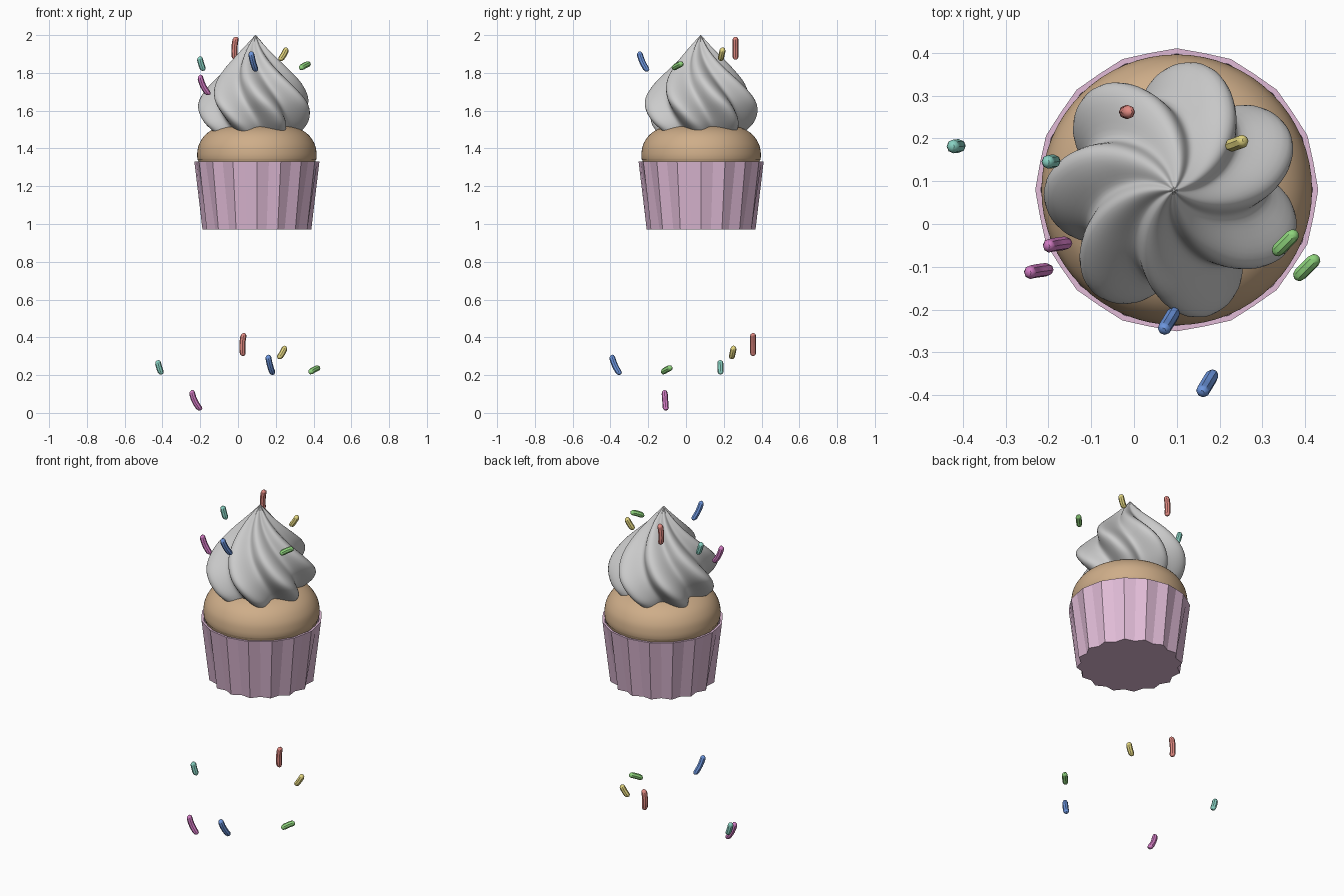
import bpy, bmesh
from math import sin, cos, pi, radians
from mathutils import Vector

if "Cube" in bpy.data.objects:
    bpy.data.objects.remove(bpy.data.objects["Cube"])


def material(name, rgb):
    m = bpy.data.materials.new(name)
    m.diffuse_color = (*rgb, 1)
    m.use_nodes = True
    m.node_tree.nodes["Principled BSDF"].inputs["Base Color"].default_value = m.diffuse_color
    return m


def loft(name, rings, mat=None, smooth=None):
    """Skin a list of equal-length closed rings and cap both ends."""
    bm = bmesh.new()
    vs = [[bm.verts.new(p) for p in ring] for ring in rings]
    n = len(vs[0])
    for a, b in zip(vs, vs[1:]):
        for i in range(n):
            j = (i + 1) % n
            bm.faces.new((a[i], a[j], b[j], b[i]))
    bm.faces.new(vs[0][::-1])
    bm.faces.new(vs[-1])
    bmesh.ops.recalc_face_normals(bm, faces=bm.faces)
    me = bpy.data.meshes.new(name)
    bm.to_mesh(me)
    bm.free()
    ob = bpy.data.objects.new(name, me)
    bpy.context.collection.objects.link(ob)
    if mat:
        me.materials.append(mat)
    if smooth:
        bpy.context.view_layer.objects.active = ob
        bpy.ops.object.select_all(action='DESELECT')
        ob.select_set(True)
        bpy.ops.object.shade_smooth_by_angle(angle=radians(smooth))
    return ob


def spline(pts, steps):
    """Catmull-Rom resampling of a (radius, height) profile."""
    p = [Vector(q) for q in pts]
    p = [2 * p[0] - p[1]] + p + [2 * p[-1] - p[-2]]
    out = []
    for a, b, c, d in zip(p, p[1:], p[2:], p[3:]):
        for s in range(steps):
            t = s / steps
            out.append(0.5 * (2 * b + (c - a) * t + (2 * a - 5 * b + 4 * c - d) * t * t
                              + (3 * b - a - 3 * c + d) * t ** 3))
    return out + [p[-2]]


CX, CY = 0.10, 0.08

# Pleated paper wrapper: zigzag base opening to a nearly round rim
def pleat_ring(outer, inner, z, n=32):
    ring = []
    for i in range(n):
        a = 2 * pi * i / n - pi / 2
        r = inner if i % 2 else outer
        ring.append((CX + r * cos(a), CY + r * sin(a), z))
    return ring

loft("wrapper", [pleat_ring(0.288, 0.264, 0.97), pleat_ring(0.331, 0.326, 1.33),
                 pleat_ring(0.318, 0.314, 1.33), pleat_ring(0.276, 0.252, 0.985)],
     material("pink_paper", (0.75, 0.50, 0.68)))

# Cake with a domed muffin top
cake = [(0.25, 0.99), (0.305, 1.31), (0.314, 1.34), (0.316, 1.375), (0.305, 1.425),
        (0.27, 1.475), (0.21, 1.51), (0.11, 1.53), (0.01, 1.535)]
loft("cake", [[(CX + r * cos(2 * pi * i / 64), CY + r * sin(2 * pi * i / 64), z)
               for i in range(64)] for r, z in spline(cake, 4)],
     material("cake_brown", (0.62, 0.42, 0.25)), 50)

# Piped frosting: seven-lobed star section, twisted as it rises
def frosting_ring(r, z, n=112):
    twist = radians(81) + radians(165) * (1.61 - z)
    ring = []
    for i in range(n):
        a = 2 * pi * i / n
        k = r * (1 - 0.28 * (0.5 - 0.5 * cos(7 * a)))
        ring.append((0.093 + k * cos(a + twist), 0.078 + k * sin(a + twist), z))
    return ring

frosting = [(0.19, 1.45), (0.245, 1.495), (0.285, 1.545), (0.304, 1.61), (0.293, 1.67),
            (0.245, 1.745), (0.175, 1.82), (0.105, 1.89), (0.048, 1.95), (0.002, 2.0)]
loft("frosting", [frosting_ring(r, z) for r, z in spline(frosting, 5)], None, 60)

# Curved sprinkles: an eight-sided rod with rounded ends
def sprinkle(name, a, b, bow, mat, rad=0.016):
    a, b, bow = Vector(a), Vector(b), Vector(bow)
    length = (b - a).length
    e = rad / length
    stations = [(0, 0.35), (e * 0.35, 0.8), (e, 1), (0.35, 1), (0.5, 1), (0.65, 1),
                (1 - e, 1), (1 - e * 0.35, 0.8), (1, 0.35)]
    axis = (b - a).normalized()
    u = axis.orthogonal().normalized()
    v = axis.cross(u)
    rings = []
    for t, k in stations:
        c = a.lerp(b, t) + bow * (4 * t * (1 - t) - 0.5)
        rings.append([c + rad * k * (u * cos(i * pi / 4) + v * sin(i * pi / 4))
                      for i in range(8)])
    loft(name, rings, mat, 40)

# name, colour, half-length vector, bow, upper centre, lower centre
kinds = [
    ("red", (0.75, 0.25, 0.22), (0.003, 0, 0.06), (-0.006, 0, 0),
     (-0.016, 0.262, 1.93), (0.026, 0.355, 0.362)),
    ("teal", (0.25, 0.65, 0.55), (-0.011, -0.001, 0.037), (-0.003, 0, 0),
     (-0.194, 0.146, 1.849), (-0.416, 0.182, 0.241)),
    ("purple", (0.65, 0.20, 0.55), (-0.025, -0.004, 0.052), (-0.008, 0, -0.004),
     (-0.181, -0.048, 1.734), (-0.225, -0.110, 0.065)),
    ("blue", (0.15, 0.30, 0.72), (-0.014, -0.023, 0.051), (-0.003, -0.005, -0.003),
     (0.081, -0.228, 1.859), (0.171, -0.374, 0.253)),
    ("green", (0.27, 0.65, 0.20), (0.026, 0.026, 0.014), (0, 0, 0.003),
     (0.354, -0.044, 1.838), (0.404, -0.102, 0.228)),
    ("yellow", (0.78, 0.68, 0.22), (0.019, 0.007, 0.033), (0.003, 0, -0.002),
     (0.241, 0.189, 1.898), (0.234, 0.247, 0.319)),
]
for name, rgb, half, bow, *centres in kinds:
    mat = material("sprinkle_" + name, rgb)
    for place, c in zip(("upper", "lower"), centres):
        c, h = Vector(c), Vector(half)
        sprinkle(f"{name}_sprinkle_{place}", c - h, c + h, bow, mat)
